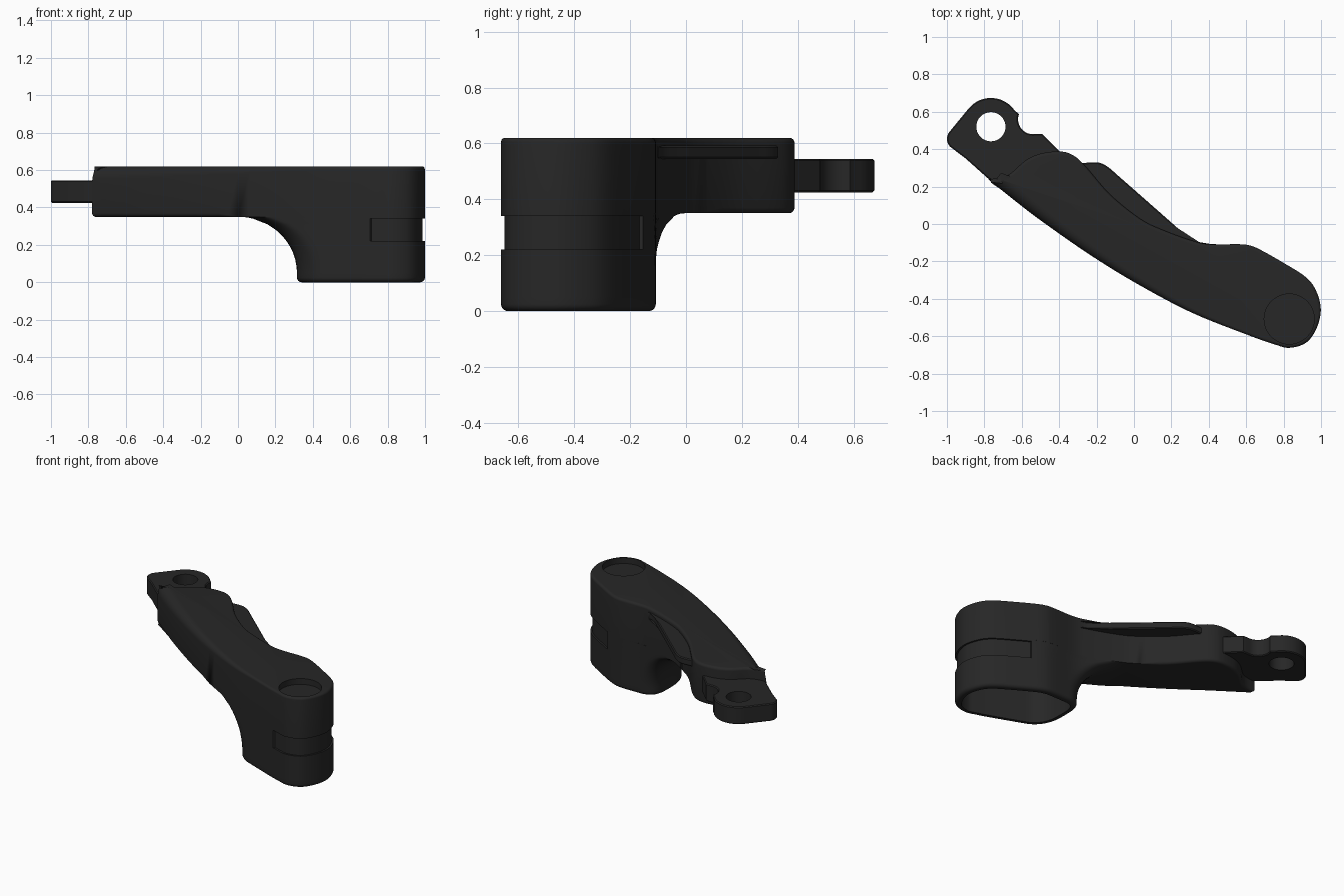
import bpy, bmesh
from math import sin, cos, pi, radians
from mathutils import Vector

if "Cube" in bpy.data.objects:
    bpy.data.objects.remove(bpy.data.objects["Cube"])

mat = bpy.data.materials.new("dark_plastic")
mat.diffuse_color = (0.02, 0.02, 0.02, 1)
mat.use_nodes = True
mat.node_tree.nodes["Principled BSDF"].inputs["Base Color"].default_value = mat.diffuse_color


def smooth_path(pts, n=5):
    """Catmull-Rom curve through open control points."""
    p = [Vector(q) for q in pts]
    p = [2 * p[0] - p[1]] + p + [2 * p[-1] - p[-2]]
    out = []
    for i in range(1, len(p) - 2):
        a, b, c, d = p[i - 1:i + 3]
        for k in range(n):
            t = k / n
            out.append(0.5 * (2 * b + (c - a) * t + (2 * a - 5 * b + 4 * c - d) * t * t
                              + (3 * b - a - 3 * c + d) * t ** 3))
    return out + [p[-2]]


def normals(ring):
    """Outward normals of a counter-clockwise ring."""
    out = []
    for i in range(len(ring)):
        q = ring[i]
        a = (q - ring[i - 1]).normalized()
        b = (ring[(i + 1) % len(ring)] - q).normalized()
        t = a + b
        out.append(Vector((t.y, -t.x)).normalized())
    return out


def inset(ring, amounts):
    return [p - n * d for p, n, d in zip(ring, normals(ring), amounts)]


def loft(name, rings):
    """Closed solid through rings of 3D points."""
    bm = bmesh.new()
    rows = [[bm.verts.new(p) for p in ring] for ring in rings]
    n = len(rows[0])
    for a, b in zip(rows, rows[1:]):
        for i in range(n):
            j = (i + 1) % n
            bm.faces.new((a[i], a[j], b[j], b[i]))
    bm.faces.new(rows[0][::-1])
    bm.faces.new(rows[-1])
    bmesh.ops.remove_doubles(bm, verts=bm.verts, dist=1e-5)
    bmesh.ops.recalc_face_normals(bm, faces=bm.faces)
    me = bpy.data.meshes.new(name)
    bm.to_mesh(me)
    bm.free()
    ob = bpy.data.objects.new(name, me)
    bpy.context.collection.objects.link(ob)
    me.materials.append(mat)
    return ob


def at(ring, z):
    return [(p.x, p.y, z) for p in ring]


def prism(name, ring, z0, z1):
    return loft(name, [at(ring, z0), at(ring, z1)])


def slab(name, ring, z0, z1, r):
    """Prism with small chamfered rims."""
    small = inset(ring, [r] * len(ring))
    return loft(name, [at(small, z0), at(ring, z0 + r), at(ring, z1 - r), at(small, z1)])


def arc(cx, cy, r, a0, a1, n=12):
    return [Vector((cx + r * cos(radians(a0 + (a1 - a0) * i / n)),
                    cy + r * sin(radians(a0 + (a1 - a0) * i / n)))) for i in range(n + 1)]


def cut(ob, cutter):
    m = ob.modifiers.new("cut", 'BOOLEAN')
    m.operation, m.object, m.solver = 'DIFFERENCE', cutter, 'EXACT'
    bpy.context.view_layer.objects.active = ob
    bpy.ops.object.modifier_apply(modifier=m.name)


# arm outline seen from the top, counter-clockwise from the pointed left tip
outline = smooth_path([
    (-.78, .24), (-.65, .135), (-.5, .02), (-.25, -.155), (0, -.31), (.3, -.47), (.6, -.59), (.75, -.643),
    (.83, -.662), (.92, -.635), (.975, -.56), (.999, -.46), (.975, -.36), (.92, -.285),
    (.8, -.208), (.68, -.14), (.62, -.115), (.56, -.108), (.4, -.108), (.3, -.085), (.15, -.03),
    (.03, .03), (-.13, .16), (-.26, .31), (-.33, .37), (-.4, .388), (-.5, .376), (-.58, .34),
    (-.66, .27), (-.715, .247), (-.78, .24)])[:-1]
tip = max(range(len(outline)), key=lambda i: outline[i].x)

# arm body: front top edge rounds off more and more towards the tip
top_r = [.08 if i == 0 else .015 + (.055 * min(1, max(0, (.5 - p.x) / 1.2)) if i < tip else .003)
         for i, p in enumerate(outline)]
bot_r = [.02 * min(1, max(0, -p.x / .1)) for p in outline]
nrm = normals(outline)


def arm_ring(radii, z, s, a):
    return [(*(p - n * r * (1 - cos(a))), z - s * r * (1 - sin(a)))
            for p, n, r in zip(outline, nrm, radii)]


steps = [pi / 2 * i / 6 for i in range(7)]
arm = loft("arm", [arm_ring(bot_r, .35, -1, a) for a in steps[::-1]]
           + [arm_ring(top_r, .62, 1, a) for a in steps])

# foot: end part of the same outline, its left side sweeping out into the arm
lower, upper = outline[:tip + 1], (outline[tip:] + outline[:1])[::-1]


def y_on(curve, x):
    for a, b in zip(curve, curve[1:]):
        if a.x <= x <= b.x:
            return a.y + (b.y - a.y) * (x - a.x) / max(b.x - a.x, 1e-9)
    return curve[-1].y


def foot_ring(xl, r=.12):
    def pair(x, s):
        lo, up = y_on(lower, x), y_on(upper, x)
        m, h = (lo + up) / 2, (up - lo) / 2 * s
        return Vector((x, m - h)), Vector((x, m + h))
    side = [pair(xl + r * (1 - cos(a)), sin(a) ** .65) for a in [pi / 2 * i / 10 for i in range(11)]]
    side += [pair(xl + r + (.705 - xl - r) * i / 12, 1) for i in range(1, 13)]
    side.append(pair(.71, 1))
    end = [p for p in outline if p.x > .715]
    return [s[0] for s in side] + end + [s[1] for s in side[:0:-1]]


def left_x(z):
    s = min(1, max(0, (z - .05) / .30))
    return .315 * (1 - s * s) ** .5


def foot_level(z, d=0, groove=0):
    ring = foot_ring(left_x(z))
    return at(inset(ring, [d + (groove if p.x > .709 else 0) for p in ring]), z)


levels = [foot_level(.025 * (1 - sin(a)), .025 * (1 - cos(a))) for a in steps[::-1][::-1]]
levels = levels[::-1] if levels[0][0][2] < levels[-1][0][2] else levels
levels = sorted(levels, key=lambda l: l[0][2])
levels += [foot_level(z) for z in (.05, .08, .12, .16, .19, .22)]
levels += [foot_level(z, 0, .012) for z in (.22, .25, .28, .31, .34)]
levels += [foot_level(z) for z in (.34, .345, .348, .35)]
foot = loft("foot", levels)

# hollow socket open at the bottom, and round recess on top
base = foot_ring(.315)
socket = prism("socket_cutter", inset(base, [.04] * len(base)), -.1, .5)
recess = prism("recess_cutter", arc(.83, -.508, .134, 0, 352.5, 47), .58, .8)
cut(foot, socket)
cut(arm, socket)
cut(arm, recess)

# mounting tab with pin hole and rounded notch
tab_pts = ([Vector((-.4, .2)), Vector((-.35, .34)), Vector((-.49, .48))]
           + arc(-.54, .56, .08, 280, 160)
           + arc(-.765, .52, .154, 35, 140)
           + arc(-.94, .455, .06, 140, 225)
           + [Vector((-.9, .35)), Vector((-.78, .243)), Vector((-.7, .205)), Vector((-.6, .17))])
tab = slab("tab", tab_pts, .425, .545, .006)
hole = prism("hole_cutter", arc(-.765, .52, .078, 0, 352.5, 47), .3, .7)
cut(tab, hole)

# thin side flange along the back edge
edge = smooth_path([(.36, -.1), (.31, -.083), (.26, -.045), (.2, .008), (0, .184), (-.09, .263), (-.13, .298),
                    (-.17, .323), (-.21, .33), (-.27, .327), (-.31, .335), (-.37, .37)])
flange_pts = edge + [Vector(p) for p in ((-.3, .27), (-.15, .1), (.05, -.06), (.25, -.14))]
flange = slab("flange", flange_pts, .545, .592, .006)

for c in (socket, recess, hole):
    bpy.data.objects.remove(c)
for ob in (arm, foot, tab, flange):
    bpy.ops.object.select_all(action='DESELECT')
    ob.select_set(True)
    bpy.context.view_layer.objects.active = ob
    bpy.ops.object.shade_smooth_by_angle(angle=radians(32))
